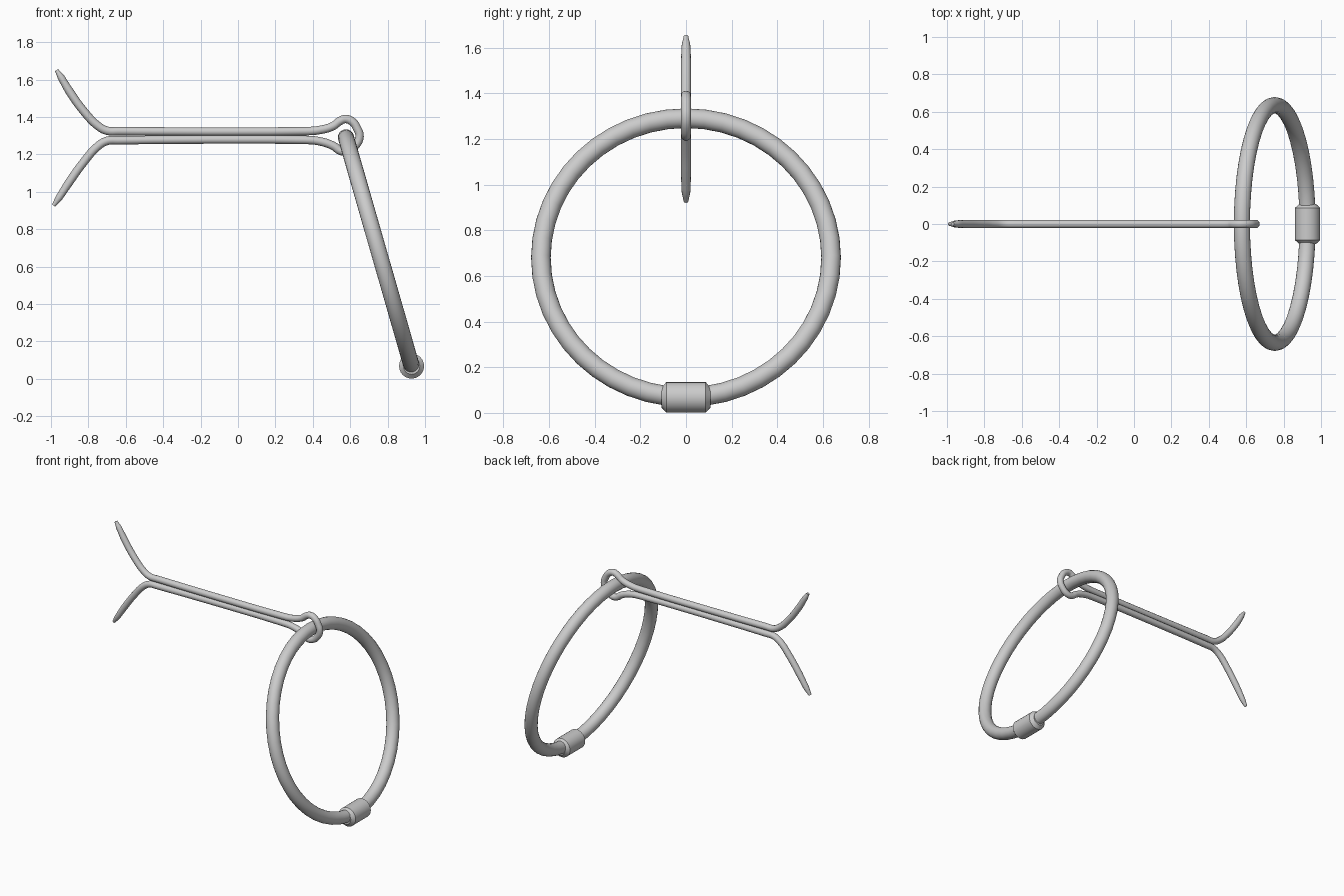
import bpy, math
from mathutils import Vector

if "Cube" in bpy.data.objects:
    bpy.data.objects.remove(bpy.data.objects["Cube"])

TOP, BOTTOM = Vector((0.577, 0, 1.291)), Vector((0.928, 0, 0.069))   # ring tube centres
TILT = math.atan2(BOTTOM.x - TOP.x, TOP.z - BOTTOM.z)


def smooth(obj):
    bpy.ops.object.select_all(action='DESELECT')
    obj.select_set(True)
    bpy.context.view_layer.objects.active = obj
    bpy.ops.object.shade_smooth_by_angle(angle=math.radians(40))


def wire(name, points, radius):
    """Round wire through (x, z, thickness) points in the plane y = 0."""
    cu = bpy.data.curves.new(name + "_path", 'CURVE')
    cu.dimensions = '3D'
    cu.bevel_depth = radius
    cu.bevel_resolution = 4
    cu.resolution_u = 4
    cu.use_fill_caps = True
    sp = cu.splines.new('BEZIER')
    sp.bezier_points.add(len(points) - 1)
    for bp, (x, z, r) in zip(sp.bezier_points, points):
        bp.co = (x, 0, z)
        bp.radius = r
        bp.handle_left_type = bp.handle_right_type = 'AUTO'
    tmp = bpy.data.objects.new(name + "_path", cu)
    bpy.context.collection.objects.link(tmp)
    bpy.context.view_layer.update()
    mesh = bpy.data.meshes.new_from_object(tmp.evaluated_get(bpy.context.evaluated_depsgraph_get()))
    bpy.data.objects.remove(tmp)
    obj = bpy.data.objects.new(name, mesh)
    bpy.context.collection.objects.link(obj)
    smooth(obj)
    return obj


# Pull ring, leaning outward at the bottom
bpy.ops.mesh.primitive_torus_add(
    major_segments=48, minor_segments=20, major_radius=(TOP - BOTTOM).length / 2,
    minor_radius=0.043, location=(TOP + BOTTOM) / 2,
    rotation=(0, math.pi / 2 - TILT, 0))
ring = bpy.context.object
ring.name = "pull_ring"
smooth(ring)

# Crimped collar closing the ring: lathed profile of (y, radius)
profile = [(-0.108, 0.044), (-0.104, 0.048), (-0.086, 0.067),
           (0.086, 0.067), (0.104, 0.048), (0.108, 0.044)]
N = 24
verts = [(BOTTOM.x + r * math.cos(2 * math.pi * i / N), y, BOTTOM.z - 0.001 + r * math.sin(2 * math.pi * i / N))
         for y, r in profile for i in range(N)]
faces = [(k * N + i, (k + 1) * N + i, (k + 1) * N + (i + 1) % N, k * N + (i + 1) % N)
         for k in range(len(profile) - 1) for i in range(N)]
faces += [tuple(range(N)), tuple(reversed(range((len(profile) - 1) * N, len(profile) * N)))]
mesh = bpy.data.meshes.new("ring_collar")
mesh.from_pydata(verts, [], faces)
collar = bpy.data.objects.new("ring_collar", mesh)
bpy.context.collection.objects.link(collar)
smooth(collar)

# Split pin: splayed upper leg, shaft, eye round the ring, shaft, lower leg
upper = [(-0.97, 1.65, 0.45), (-0.945, 1.61, 0.85), (-0.90, 1.535, 1), (-0.82, 1.425, 1),
         (-0.75, 1.353, 1), (-0.70, 1.326, 1), (-0.64, 1.324, 1), (0.36, 1.324, 1), (0.43, 1.329, 1),
         (0.51, 1.352, 1), (0.54, 1.375, 1), (0.575, 1.389, 1), (0.615, 1.371, 1), (0.636, 1.34, 1)]
lower = [(0.650, 1.295, 1), (0.628, 1.247, 1), (0.59, 1.218, 1), (0.55, 1.218, 1), (0.51, 1.245, 1),
         (0.43, 1.271, 1), (0.36, 1.277, 1), (-0.64, 1.275, 1), (-0.70, 1.272, 1), (-0.75, 1.243, 1),
         (-0.82, 1.165, 1), (-0.90, 1.055, 1), (-0.957, 0.968, 0.85), (-0.986, 0.926, 0.45)]
wire("split_pin", upper + lower, 0.0225)
